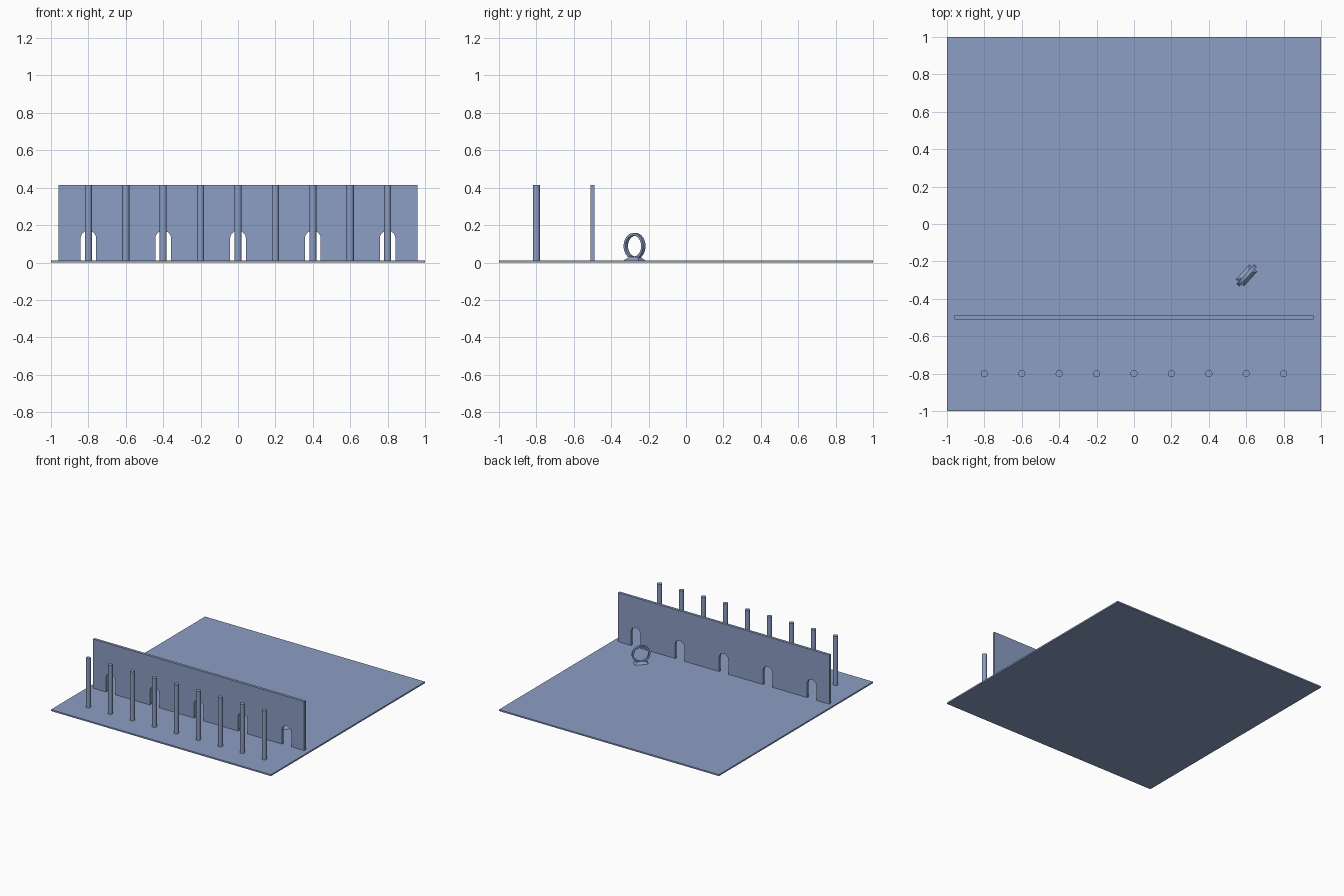
import bpy, bmesh, math
from mathutils import Matrix, Vector

if "Cube" in bpy.data.objects:
    bpy.data.objects.remove(bpy.data.objects["Cube"])

mat = bpy.data.materials.new("slate_blue")
mat.diffuse_color = (0.263, 0.342, 0.552, 1)
mat.use_nodes = True
mat.node_tree.nodes["Principled BSDF"].inputs["Base Color"].default_value = mat.diffuse_color

FLOOR, TOP = 0.012, 0.415


def finish(name, bm, smooth=False):
    bmesh.ops.recalc_face_normals(bm, faces=bm.faces)
    me = bpy.data.meshes.new(name)
    bm.to_mesh(me)
    bm.free()
    me.materials.append(mat)
    ob = bpy.data.objects.new(name, me)
    bpy.context.collection.objects.link(ob)
    if smooth:
        bpy.ops.object.select_all(action='DESELECT')
        bpy.context.view_layer.objects.active = ob
        ob.select_set(True)
        bpy.ops.object.shade_smooth_by_angle(angle=math.radians(35))
    return ob


# Square ground slab
bm = bmesh.new()
bmesh.ops.create_cube(bm, size=1, matrix=Matrix.Translation((0, 0, FLOOR / 2)) @ Matrix.Diagonal((2, 2, FLOOR, 1)))
finish("ground_slab", bm)

# Wall: one outline with five round-headed doorways, extruded to thickness
HALF, SPRING, STEPS = 0.042, 0.128, 16
outline = [(0.96, FLOOR), (0.96, TOP), (-0.96, TOP), (-0.96, FLOOR)]
for i in range(-2, 3):
    x = 0.4 * i
    outline.append((x - HALF, FLOOR))
    for k in range(STEPS + 1):
        a = math.pi * (1 - k / STEPS)
        outline.append((x + HALF * math.cos(a), SPRING + HALF * math.sin(a)))
    outline.append((x + HALF, FLOOR))
bm = bmesh.new()
face = bm.faces.new([bm.verts.new((x, -0.511, z)) for x, z in outline])
ext = bmesh.ops.extrude_face_region(bm, geom=[face])
moved = [g for g in ext["geom"] if isinstance(g, bmesh.types.BMVert)]
bmesh.ops.translate(bm, verts=moved, vec=(0, 0.022, 0))
finish("arched_wall", bm, smooth=True)

# Row of nine columns
for i in range(-4, 5):
    bm = bmesh.new()
    bmesh.ops.create_cone(bm, cap_ends=True, segments=32, radius1=0.019, radius2=0.019, depth=TOP - FLOOR,
                          matrix=Matrix.Translation((0.2 * i, -0.8, (TOP + FLOOR) / 2)))
    finish("column", bm, smooth=True)

# Upright ring, turned diagonally
turn = Matrix.Translation((0.602, -0.275, 0)) @ Matrix.Rotation(math.radians(48), 4, 'Z')
bm = bmesh.new()
loops = []
N = 48
for k in range(N):
    a = 2 * math.pi * k / N
    loops.append([bm.verts.new(turn @ Vector((r * math.cos(a), d, 0.088 + r * math.sin(a))))
                  for r, d in ((0.070, -0.01), (0.070, 0.01), (0.056, 0.01), (0.056, -0.01))])
for k in range(N):
    p, q = loops[k], loops[(k + 1) % N]
    for j in range(4):
        bm.faces.new((p[j], p[(j + 1) % 4], q[(j + 1) % 4], q[j]))
finish("ring", bm, smooth=True)

# Tapered foot under the ring
bm = bmesh.new()
bmesh.ops.create_cube(bm, size=1)
for v in bm.verts:
    top = v.co.z > 0
    v.co = turn @ Vector((v.co.x * (0.06 if top else 0.105), v.co.y * (0.02 if top else 0.055),
                          0.030 if top else FLOOR))
finish("ring_foot", bm)
